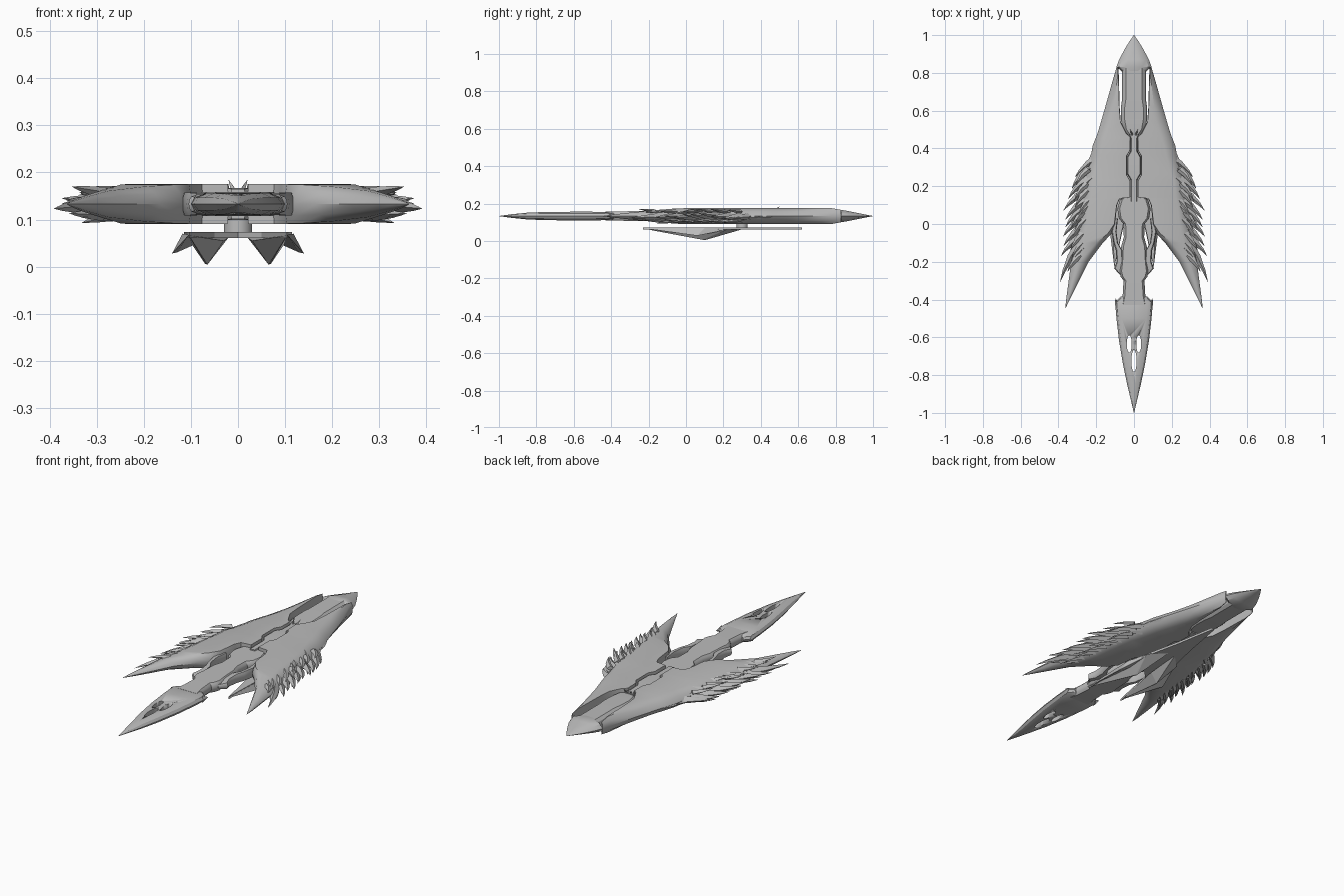
import bpy, bmesh, math, random
from mathutils import Vector

if "Cube" in bpy.data.objects:
    bpy.data.objects.remove(bpy.data.objects["Cube"])

random.seed(4)
Z0 = 0.133  # mid-plane height of the hull

grey = bpy.data.materials.new("hull grey")
grey.diffuse_color = (0.5, 0.5, 0.5, 1)
grey.use_nodes = True
grey.node_tree.nodes["Principled BSDF"].inputs["Base Color"].default_value = grey.diffuse_color


def finish(name, bm, mirror=False, angle=30):
    bmesh.ops.recalc_face_normals(bm, faces=bm.faces)
    me = bpy.data.meshes.new(name)
    bm.to_mesh(me)
    bm.free()
    ob = bpy.data.objects.new(name, me)
    bpy.context.collection.objects.link(ob)
    me.materials.append(grey)
    if mirror:
        m = ob.modifiers.new("mirror", 'MIRROR')
        m.use_mirror_merge = False
    bpy.context.view_layer.objects.active = ob
    ob.select_set(True)
    bpy.ops.object.shade_smooth_by_angle(angle=math.radians(angle))
    ob.select_set(False)
    return ob


def loft(bm, stations):
    """Stations of (y, inner x, outer x, half height, inner bevel, outer bevel)."""
    rings = []
    for y, xi, xo, h, bi, bo in stations:
        half = [(xi + bi * .3, .6), (xi + bi, 1), (xo - bo, 1), (xo - bo * .3, .6)]
        pts = [(xi, 0)] + half + [(xo, 0)] + [(x, -k) for x, k in reversed(half)]
        rings.append([bm.verts.new((x, y, Z0 + h * k)) for x, k in pts])
    n = len(rings[0])
    for a, b in zip(rings, rings[1:]):
        for i in range(n):
            j = (i + 1) % n
            bm.faces.new((a[i], a[j], b[j], b[i]))
    bm.faces.new(rings[0])
    bm.faces.new(rings[-1])


def centred(name, rows, bevel):
    """Symmetric loft from rows of (y, half width, half height)."""
    bm = bmesh.new()
    loft(bm, [(y, -w, w, h, min(bevel, w * .8), min(bevel, w * .8)) for y, w, h in rows])
    return finish(name, bm)


def spike(bm, base, tip, width, thick, bend=.02):
    """Curved diamond-section thorn."""
    b, t = Vector(base), Vector(tip)
    d = (t - b).normalized()
    side = Vector((-d.y, d.x, 0)).normalized()
    rings = []
    for f, k in ((0, 1), (.4, .72), (.75, .34)):
        c = b.lerp(t, f) + side * bend * math.sin(math.pi * f)
        rings.append([bm.verts.new(c + o * k) for o in
                      (side * width, Vector((0, 0, thick)), -side * width, Vector((0, 0, -thick)))])
    end = bm.verts.new(t)
    for i in range(4):
        j = (i + 1) % 4
        for p, q in zip(rings, rings[1:]):
            bm.faces.new((p[i], p[j], q[j], q[i]))
        bm.faces.new((rings[2][i], rings[2][j], end))
    bm.faces.new(rings[0])


# Wings: broad shells with rounded outer edges
bm = bmesh.new()
loft(bm, [
    (.83, .083, .092, .033, .002, .006), (.78, .08, .107, .042, .002, .02),
    (.62, .076, .152, .042, .002, .045), (.54, .07, .175, .042, .002, .055),
    (.48, .04, .193, .042, .002, .055), (.46, .018, .2, .042, .002, .055),
    (.39, .02, .221, .042, .002, .055), (.36, .038, .226, .042, .002, .055),
    (.26, .038, .252, .042, .002, .055), (.23, .02, .262, .042, .002, .05),
    (.14, .02, .272, .042, .002, .05), (.135, .075, .273, .042, .002, .05),
    (.1, .09, .28, .042, .002, .05), (0, .1, .29, .042, .004, .05),
    (-.05, .118, .3, .041, .02, .05), (-.1, .165, .313, .037, .035, .05),
    (-.2, .24, .333, .028, .035, .04), (-.31, .295, .347, .017, .02, .02),
    (-.39, .335, .358, .008, .008, .008), (-.445, .362, .364, .001, .001, .001)])
finish("wing", bm, True, 35)

# Ragged thorns along the outer wing edges
bm = bmesh.new()
tips = [(.225, .38), (.25, .30), (.29, .25), (.315, .245), (.33, .185), (.35, .13), (.375, .07),
        (.365, .02), (.365, -.02), (.378, -.07), (.375, -.12), (.387, -.17), (.392, -.31)]
for i, (x, y) in enumerate(tips):
    long = .22 if y < -.3 else .11
    core = .285 - .2 * min(y, .4) * (1.4 if y > .2 else .5)
    z = Z0 + random.uniform(-.015, .015)
    spike(bm, (min(core, x) - .035, y + long, Z0), (x, y, z), .024, .022, .012)
for i in range(26):
    y = .24 - i * .019
    x = .305 - .13 * (y - .05) + random.uniform(-.012, .03)
    s = 1 if i % 2 else -1
    spike(bm, (x - .07, y + .07, Z0 + s * .024), (x, y - .02, Z0 + s * random.uniform(.01, .04)),
          .018, .012, .008)
finish("wing_thorns", bm, True)

# Tail cap closing the rear
centred("tail_cap", [(.80, .055, .03), (.832, .093, .033), (.87, .079, .026), (.93, .047, .014),
                     (.97, .022, .006), (1, .001, .0005)], .05)

# Rear deck strip between the wings
centred("rear_deck", [(.475, .042, .024), (.5, .06, .028), (.55, .069, .028), (.62, .069, .03),
                      (.66, .063, .031), (.83, .063, .031)], .02)

# Spine rod with its swelling
centred("spine", [(.12, .019, .032), (.235, .019, .032), (.265, .037, .034), (.355, .037, .034),
                  (.385, .02, .032), (.45, .018, .032), (.48, .03, .03)], .006)

# Neck body
centred("neck", [(.145, .05, .026), (.13, .074, .026), (.08, .088, .026), (.03, .08, .026),
                 (0, .056, .026), (-.07, .054, .026), (-.12, .068, .026), (-.2, .072, .026),
                 (-.25, .078, .026), (-.28, .07, .026), (-.3, .055, .026), (-.34, .058, .025),
                 (-.38, .06, .024), (-.43, .07, .023)], .012)

# Side arms beside the neck
bm = bmesh.new()
loft(bm, [(.03, .085, .105, .024, .004, .004), (-.04, .093, .118, .024, .004, .004),
          (-.1, .085, .109, .024, .004, .006), (-.14, .062, .096, .023, .004, .006),
          (-.2, .06, .093, .02, .004, .006), (-.235, .06, .105, .016, .004, .006),
          (-.27, .06, .074, .01, .004, .004)])
finish("side_arm", bm, True)

# Long front blade with three oval openings
blade = centred("front_blade", [(-.385, .07, .02), (-.415, .1, .022), (-.5, .093, .023),
                                (-.62, .079, .023), (-.75, .057, .022), (-.85, .036, .018),
                                (-.93, .017, .01), (-1, .001, .0005)], .028)
bm = bmesh.new()
for x, y, rx, ry in ((-.025, -.635, .013, .046), (.025, -.635, .013, .046), (0, -.725, .014, .058)):
    g = bmesh.ops.create_cone(bm, cap_ends=True, segments=20, radius1=1, radius2=1, depth=.2)
    bmesh.ops.scale(bm, vec=(rx, ry, 1), verts=g["verts"])
    bmesh.ops.translate(bm, vec=(x, y, Z0), verts=g["verts"])
cutter = finish("opening_cutter", bm)
cutter.hide_render = True
cutter.hide_viewport = True
cut = blade.modifiers.new("openings", 'BOOLEAN')
cut.object = cutter
cut.operation = 'DIFFERENCE'
cut.solver = 'EXACT'

# Barbs at the shoulders of the blade, and the small horns on the spine
bm = bmesh.new()
spike(bm, (.09, -.43, Z0), (.098, -.392, Z0), .01, .018, 0)
spike(bm, (.008, .47, .16), (.02, .5, .184), .006, .008, 0)
finish("barbs_and_horns", bm, True)

# Mounting post
bm = bmesh.new()
bmesh.ops.create_cone(bm, cap_ends=True, segments=24, radius1=.03, radius2=.03, depth=.05)
bmesh.ops.translate(bm, vec=(0, .3, .09), verts=bm.verts)
finish("mounting_post", bm)

# Lower craft: thin arrow plate
bm = bmesh.new()
half = [(.006, .62), (.045, .4), (.085, .22), (.115, .08), (.104, -.23), (.05, .03)]
outline = half + [(0, .08)] + [(-x, y) for x, y in reversed(half)]
f = bm.faces.new([bm.verts.new((x, y, .061)) for x, y in outline])
g = bmesh.ops.extrude_face_region(bm, geom=[f])
bmesh.ops.translate(bm, vec=(0, 0, .012), verts=[v for v in g["geom"] if isinstance(v, bmesh.types.BMVert)])
finish("lower_plate", bm)

# Lower craft: hanging claw fins
for name, pts in (
        ("inner_fin", [(.02, .3, .062), (.03, .1, .055), (.065, .1, .004), (.07, .09, .006),
                       (.1, .1, .05), (.1, .22, .062), (.104, -.23, .066)]),
        ("outer_fin", [(.08, .24, .064), (.085, .1, .05), (.14, .06, .028), (.13, .05, .03),
                       (.118, .1, .07), (.104, -.23, .068)])):
    bm = bmesh.new()
    for p in pts:
        bm.verts.new(p)
    bmesh.ops.convex_hull(bm, input=bm.verts)
    finish(name, bm, True, 10)
